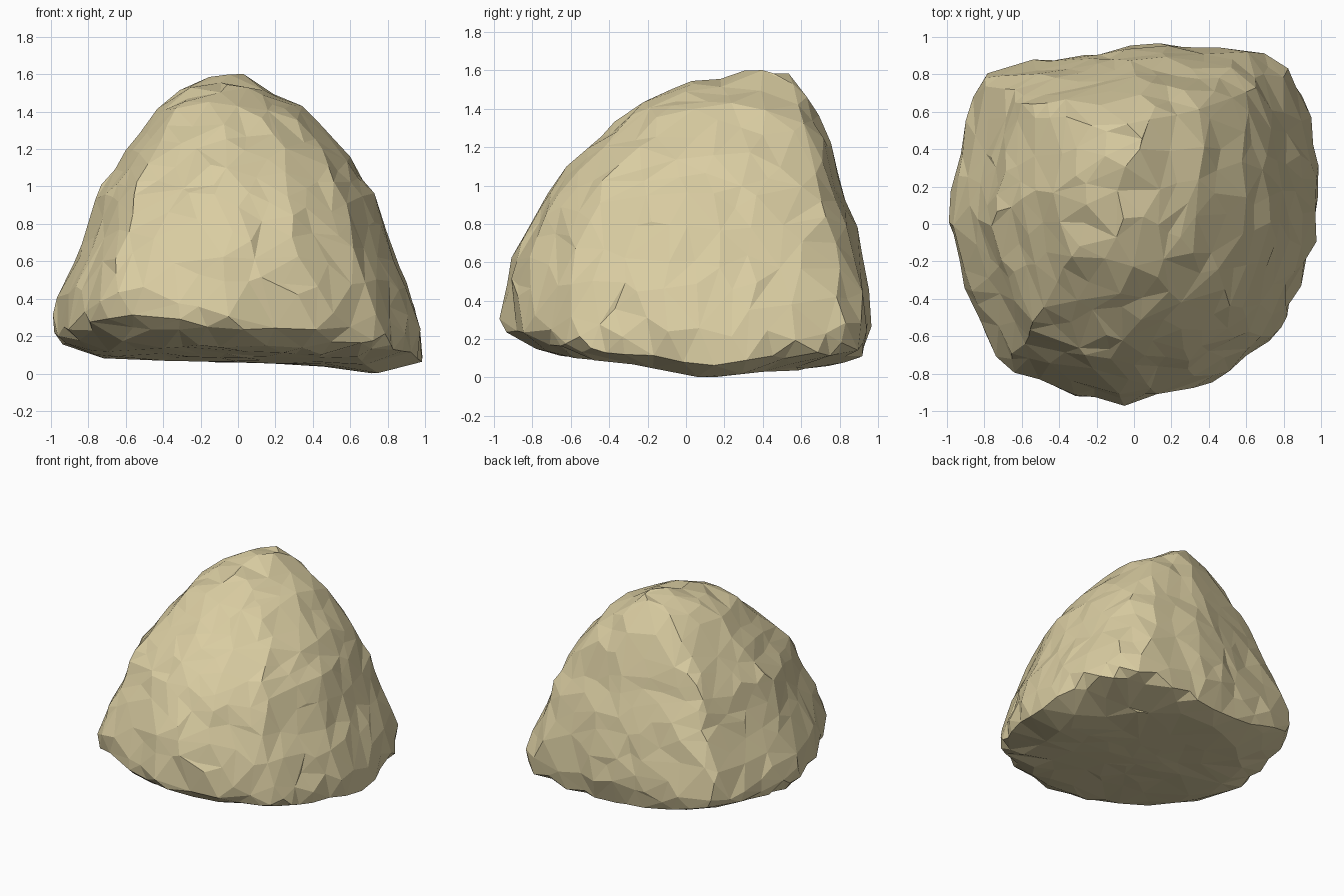
import bpy
import bmesh
import math
import random
from mathutils import Vector, noise

random.seed(4)

default_cube = bpy.data.objects.get("Cube")
if default_cube:
    bpy.data.objects.remove(default_cube, do_unlink=True)

# Plan outline of the boulder, counter-clockwise
OUTLINE = [(1, .36), (.95, .62), (.87, .85), (.68, .96), (.17, .98), (-.3, .91),
           (-.6, .88), (-.86, .82), (-.96, .3), (-1, 0), (-.9, -.37),
           (-.73, -.77), (-.33, -.93), (-.05, -.98), (.38, -.89),
           (.75, -.63), (.9, -.3), (.97, -.1)]

# Extents by height: z, left edge, right edge, front edge, back edge
EXTENTS = [(0, -.92, .96, -.8, .84), (.1, -.97, 1, -.92, .94),
           (.28, -1, .99, -.98, .99), (.45, -.96, .93, -.97, .98),
           (.63, -.87, .85, -.92, .95), (.8, -.8, .8, -.84, .92),
           (.98, -.75, .73, -.74, .84), (1.2, -.6, .58, -.53, .79),
           (1.42, -.43, .36, -.28, .68), (1.53, -.3, .15, -.01, .6),
           (1.6, -.13, .05, .36, .53)]


def extents_at(z):
    """Blend the two neighbouring rows of the height table."""
    for low, high in zip(EXTENTS, EXTENTS[1:]):
        if z <= high[0]:
            t = max(0, (z - low[0]) / (high[0] - low[0]))
            return [a + (b - a) * t for a, b in zip(low[1:], high[1:])]
    return EXTENTS[-1][1:]


def underside(x, y):
    """Tilted base with one low foot and a rim that lifts all round."""
    base = .065 - .035 * x + .1 * max(0, -y)
    foot = .04 * max(0, 1 - math.hypot(x - .8, y - .2) / .4)
    rim = max(0, math.hypot(x, y) - .75) / .25
    return base - foot + rim * (.07 + .06 * max(0, -y) + .04 * max(0, -x))


def in_outline(u, v):
    """Test the outline edge that faces the point."""
    for (ax, ay), (bx, by) in zip(OUTLINE, OUTLINE[1:] + OUTLINE[:1]):
        in_wedge = ax * v - ay * u >= 0 and u * by - v * bx >= 0
        if in_wedge:
            return (bx - ax) * (v - ay) - (by - ay) * (u - ax) >= 0
    return True


def inside(p):
    if p.z > EXTENTS[-1][0] or p.z < underside(p.x, p.y):
        return False
    left, right, front, back = extents_at(p.z)
    u = (2 * p.x - left - right) / (right - left)
    v = (2 * p.y - front - back) / (back - front)
    # Back corners grow rounder towards the top
    rounding = 1 + .12 * p.z * abs(u) * max(0, v)
    return in_outline(u * rounding, v * rounding)


def surface_distance(origin, direction):
    near, far = 0, 3
    for _ in range(18):
        middle = (near + far) / 2
        if inside(origin + direction * middle):
            near = middle
        else:
            far = middle
    return near


# Boulder body: a fine ball pushed out to the boulder shape, then roughened
bm = bmesh.new()
bmesh.ops.create_icosphere(bm, subdivisions=5, radius=1)
core = Vector((0, .1, .6))
for vert in bm.verts:
    wobble = Vector([random.uniform(-.012, .012) for _ in range(3)])
    direction = (vert.co + wobble).normalized()
    reach = surface_distance(core, direction)
    lumps = noise.noise(direction * 6) * .025
    chips = random.uniform(-.007, .007)
    vert.co = core + direction * (reach + (lumps + chips) * reach ** 2)

# Settle the lowest point on the ground
lowest = min(vert.co.z for vert in bm.verts)
for vert in bm.verts:
    vert.co.z -= lowest

mesh = bpy.data.meshes.new("boulder")
bm.to_mesh(mesh)
bm.free()
boulder = bpy.data.objects.new("boulder", mesh)
bpy.context.collection.objects.link(boulder)

# Irregular facets
facets = boulder.modifiers.new("irregular_facets", 'DECIMATE')
facets.ratio = .17

# Sandy stone colour
SAND = (.7, .61, .36, 1)
stone = bpy.data.materials.new("sandy_stone")
stone.use_nodes = True
stone.diffuse_color = SAND
stone.node_tree.nodes["Principled BSDF"].inputs["Base Color"].default_value = SAND
mesh.materials.append(stone)
